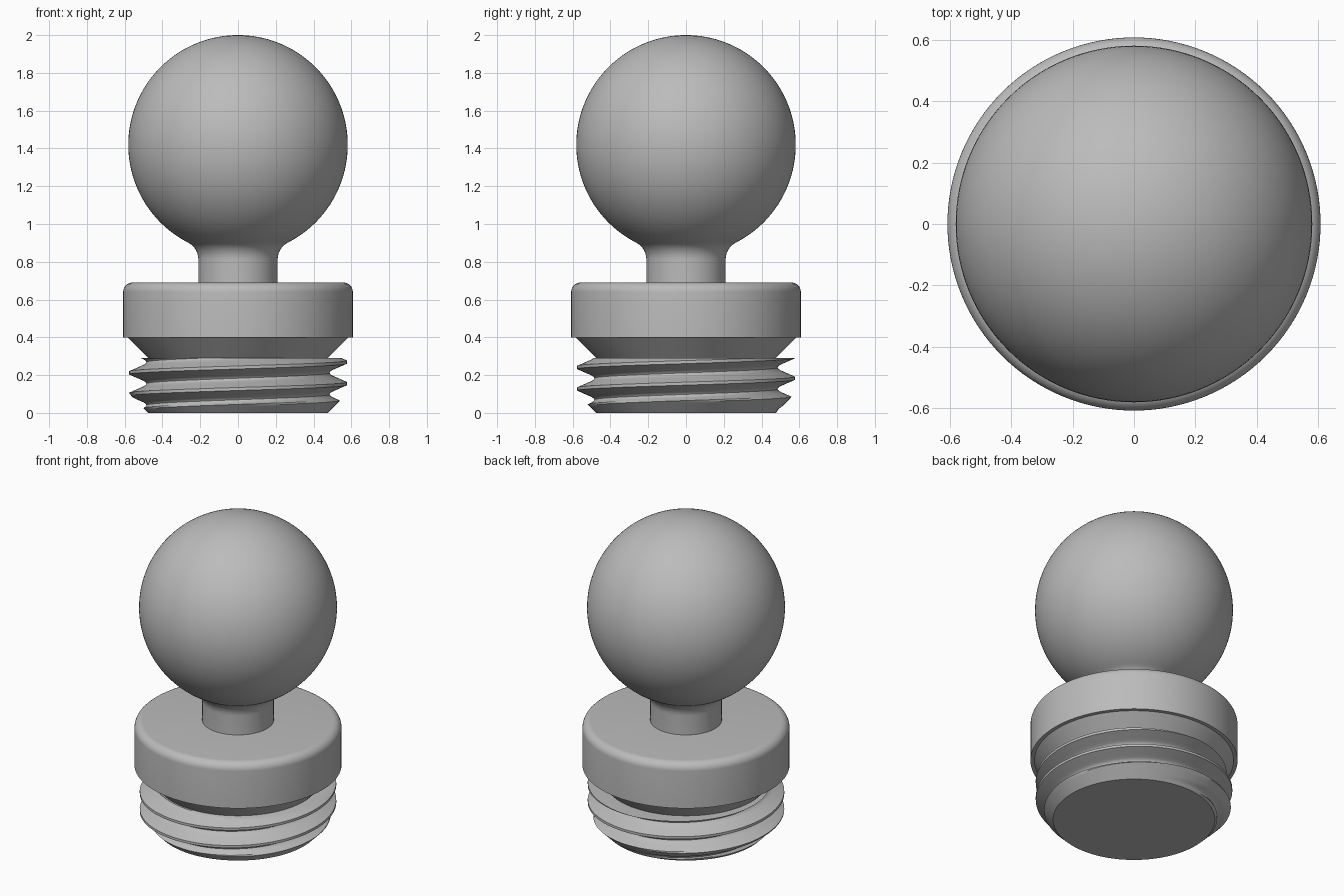
import bpy, bmesh, math

if "Cube" in bpy.data.objects:
    bpy.data.objects.remove(bpy.data.objects["Cube"], do_unlink=True)

SEGMENTS = 128

# One plain grey for the whole part
grey = bpy.data.materials.new("plain grey")
grey.use_nodes = True
colour = (0.5, 0.5, 0.5, 1)
grey.diffuse_color = colour
grey.node_tree.nodes["Principled BSDF"].inputs["Base Color"].default_value = colour


def finish(bm, name):
    bmesh.ops.remove_doubles(bm, verts=bm.verts, dist=1e-5)
    bmesh.ops.recalc_face_normals(bm, faces=bm.faces)
    mesh = bpy.data.meshes.new(name)
    bm.to_mesh(mesh)
    bm.free()
    mesh.materials.append(grey)
    ob = bpy.data.objects.new(name, mesh)
    bpy.context.collection.objects.link(ob)
    bpy.ops.object.select_all(action="DESELECT")
    ob.select_set(True)
    bpy.context.view_layer.objects.active = ob
    bpy.ops.object.shade_smooth_by_angle(angle=math.radians(30))


def lathe(name, profile):
    bm = bmesh.new()
    verts = [bm.verts.new((r, 0, z)) for r, z in profile]
    edges = [bm.edges.new(pair) for pair in zip(verts, verts[1:])]
    bmesh.ops.spin(bm, geom=verts + edges, cent=(0, 0, 0), axis=(0, 0, 1),
                   angle=math.tau, steps=SEGMENTS)
    finish(bm, name)


def arc(cx, cz, radius, start, end, steps):
    angles = [start + (end - start) * i / steps for i in range(steps + 1)]
    return [(cx + radius * math.cos(a), cz + radius * math.sin(a)) for a in angles]


# Ball on a neck, blended with a tangent fillet
BALL, BALL_Z, NECK, FILLET = 0.581, 1.419, 0.21, 0.1
fillet_x = NECK + FILLET
drop = math.sqrt((BALL + FILLET) ** 2 - fillet_x ** 2)
tangent = math.atan2(-drop, fillet_x)
stud = [(0, 0.68), (NECK, 0.68)]
stud += arc(fillet_x, BALL_Z - drop, FILLET, math.pi, tangent + math.pi, 10)
stud += arc(0, BALL_Z, BALL, tangent, math.pi / 2, 56)[1:-1] + [(0, 2.0)]
lathe("ball_and_neck", stud)

# Collar with rounded top edge and tapered underside
COLLAR, ROUND = 0.608, 0.05
collar = [(0, 0.28), (0.475, 0.28), (0.475, 0.29), (0.585, 0.4), (COLLAR, 0.4)]
collar += arc(COLLAR - ROUND, 0.69 - ROUND, ROUND, 0, math.pi / 2, 8) + [(0, 0.69)]
lathe("collar", collar)

# Helical thread, trimmed flat at both ends and chamfered at the bottom
PITCH, CREST_Z, TOP = 0.114, 0.155, 0.29
ROOT, CREST, FLAT = 0.485, 0.577, 0.07


def thread_radius(z, angle):
    phase = (z - CREST_Z) / PITCH - angle / math.tau
    away = abs(phase - round(phase))
    t = min(1, max(0, (away - FLAT) / (0.5 - FLAT)))
    # straight flank that eases into a rounded root
    fall = t * 1.22 if t < 0.64 else 1 - 0.219 * ((1 - t) / 0.36) ** 2
    return min(CREST - (CREST - ROOT) * fall, 0.475 + z)


steps = [-FLAT, FLAT] + [FLAT + (1 - 2 * FLAT) * i / 12 for i in range(1, 12)]
phases = [turn + s for turn in range(-4, 4) for s in steps]
bm = bmesh.new()
columns = []
for i in range(SEGMENTS + 1):
    a = math.tau * i / SEGMENTS
    column = []
    for p in phases:
        z = min(TOP, max(0, CREST_Z + PITCH * (p + a / math.tau)))
        r = thread_radius(z, a)
        column.append(bm.verts.new((r * math.cos(a), r * math.sin(a), z)))
    columns.append(column)
for left, right in zip(columns, columns[1:]):
    for j in range(len(phases) - 1):
        bm.faces.new((left[j], right[j], right[j + 1], left[j + 1]))
bmesh.ops.remove_doubles(bm, verts=bm.verts, dist=1e-5)
rims = [e for e in bm.edges if e.is_boundary]
bmesh.ops.holes_fill(bm, edges=rims, sides=0)
finish(bm, "threaded_base")
